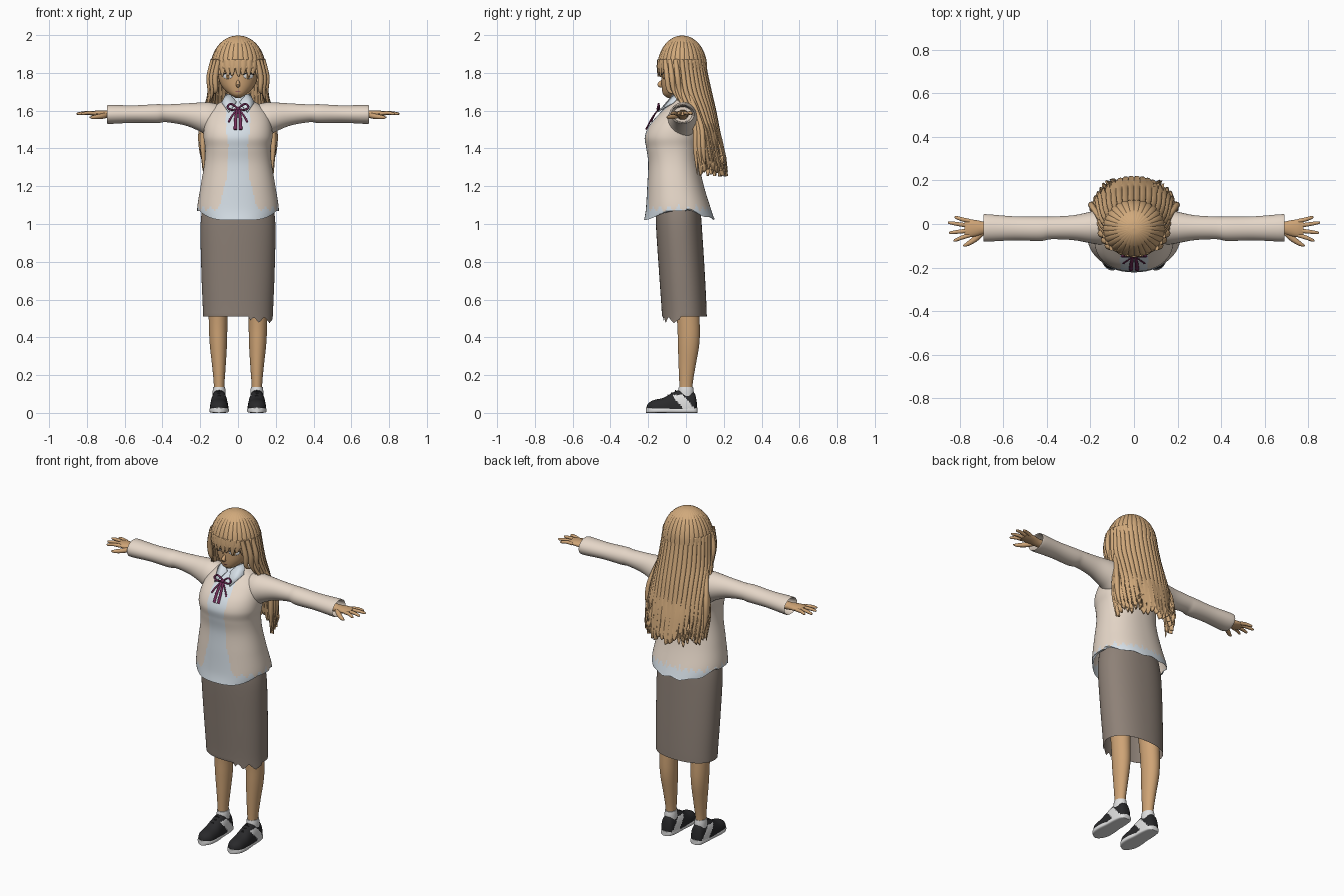
import bpy, bmesh, math
from math import sin, cos, pi
from mathutils import Vector

cube = bpy.data.objects.get("Cube")
if cube:
    bpy.data.objects.remove(cube, do_unlink=True)


def material(name, *rgb):
    m = bpy.data.materials.new(name)
    m.use_nodes = True
    m.diffuse_color = (*rgb, 1)
    m.node_tree.nodes["Principled BSDF"].inputs["Base Color"].default_value = (*rgb, 1)
    return m


HAIR = material("honey hair", .64, .40, .20)
SKIN = material("tan skin", .62, .37, .18)
CREAM = material("cream jacket", .79, .68, .58)
SHIRT = material("pale blue shirt", .68, .75, .81)
SKIRT = material("taupe skirt", .27, .22, .185)
BLACK = material("black leather", .022, .022, .024)
WHITE = material("white", .75, .75, .75)
RIBBON = material("plum ribbon", .17, .025, .10)
IRIS = material("amber iris", .32, .17, .06)
made = []


def finish(name, bm, *mats):
    bmesh.ops.remove_doubles(bm, verts=bm.verts, dist=1e-5)
    bmesh.ops.recalc_face_normals(bm, faces=bm.faces)
    me = bpy.data.meshes.new(name)
    bm.to_mesh(me)
    bm.free()
    for m in mats:
        me.materials.append(m)
    ob = bpy.data.objects.new(name, me)
    bpy.context.collection.objects.link(ob)
    made.append(ob)
    return ob


def smooth_rows(rows, sub):
    """Catmull-Rom interpolation between the given rows of numbers."""
    out = []
    for i in range(len(rows) - 1):
        quad = [Vector(rows[max(0, min(len(rows) - 1, i + k))]) for k in (-1, 0, 1, 2)]
        a, b, c, d = quad
        for j in range(sub):
            t = j / sub
            out.append(b + .5 * t * (c - a + t * (2 * a - 5 * b + 4 * c - d + t * (3 * (b - c) + d - a))))
    return out + [Vector(rows[-1])]


def skin_grid(bm, grid, closed):
    n = len(grid[0])
    for lo, hi in zip(grid, grid[1:]):
        for j in range(n if closed else n - 1):
            k = (j + 1) % n
            bm.faces.new((lo[j], lo[k], hi[k], hi[j]))


def loft(name, rows, mats, axis="z", n=32, sub=4, power=1.0, floor=None, rule=None, caps=True):
    """Elliptical sections (position, centre a, centre b, radius a, radius b) along an axis."""
    bm, grid = bmesh.new(), []
    for t, ca, cb, ra, rb in smooth_rows(rows, sub):
        ring = []
        for j in range(n):
            c, s = cos(2 * pi * j / n), sin(2 * pi * j / n)
            a = ca + ra * math.copysign(abs(c) ** power, c)
            b = cb + rb * math.copysign(abs(s) ** power, s)
            p = Vector({"z": (a, b, t), "x": (t, a, b), "y": (a, t, b)}[axis])
            if floor:
                p.z = max(p.z, floor(p))
            ring.append(bm.verts.new(p))
        grid.append(ring)
    skin_grid(bm, grid, True)
    if caps:
        bm.faces.new(grid[0])
        bm.faces.new(grid[-1])
    if rule:
        for f in bm.faces:
            f.material_index = rule(f.calc_center_median())
    return finish(name, bm, *mats)


def hair_sheet(name, rows, strands, teeth, thick, facing=0, n=180, ripple=.05):
    """Grooved sheet of strands; rows are (z, centre y, radius x, radius y, half angle)."""
    bm, grid = bmesh.new(), []
    rows = smooth_rows(rows, 6)
    for i, (z, cy, rx, ry, half) in enumerate(rows):
        tip = max(0, i / (len(rows) - 1) - .6) / .4
        ring = []
        for j in range(n + 1):
            u = j / n
            a = facing + math.radians(half) * (2 * u - 1)
            groove = abs(sin(pi * u * strands)) ** .5
            r = 1 - ripple + ripple * groove
            drop = teeth * tip * (1 - groove + .25 * sin(u * 37))
            ring.append(bm.verts.new((r * rx * sin(a), cy + r * ry * cos(a), z + drop)))
        grid.append(ring)
    skin_grid(bm, grid, False)
    ob = finish(name, bm, HAIR)
    if thick:
        mod = ob.modifiers.new("thickness", "SOLIDIFY")
        mod.thickness, mod.offset = thick, -1
    return ob


def tube(name, pts, radii, mat, squash=1.0):
    """Round strand following a smooth path with a radius at each point."""
    bm, grid = bmesh.new(), []
    rows = smooth_rows([(*p, r) for p, r in zip(pts, radii)], 5)
    for i, q in enumerate(rows):
        d = (rows[min(i + 1, len(rows) - 1)] - rows[max(i - 1, 0)]).to_3d().normalized()
        u = d.cross(Vector((0, 1, 0)) if abs(d.y) < .8 else Vector((0, 0, 1))).normalized()
        v = d.cross(u)
        grid.append([bm.verts.new(q.to_3d() + q[3] * (u * cos(k * pi / 5) + v * squash * sin(k * pi / 5)))
                     for k in range(10)])
    skin_grid(bm, grid, True)
    bm.faces.new(grid[0])
    bm.faces.new(grid[-1])
    return finish(name, bm, mat)


def ellipsoid(name, loc, scale, mat, turn=0):
    bm = bmesh.new()
    bmesh.ops.create_uvsphere(bm, u_segments=20, v_segments=12, radius=1)
    ob = finish(name, bm, mat)
    ob.location, ob.scale, ob.rotation_euler.z = loc, scale, turn
    return ob


def zigzag(x):
    return abs((x % 1) * 2 - 1)


# Jacket and shirt share one body; the shirt shows in the opening and below the hem
def opening(z):
    stops = [(1, .10), (1.10, .095), (1.25, .06), (1.42, .05), (1.5, .065), (1.7, .06)]
    for (z0, w0), (z1, w1) in zip(stops, stops[1:]):
        if z <= z1:
            return w0 + (w1 - w0) * (z - z0) / (z1 - z0)
    return .06


def torso_colour(p):
    a = math.atan2(p.x, -p.y)
    hem = 1.065 + .035 * zigzag(a * 4.3)
    return 1 if p.z < hem or (p.y < -.03 and abs(p.x) < opening(p.z)) else 0


def shirt_hem(p):
    return 1.02 + .05 * min(1, abs(p.x) / .205) ** 4 + (.012 * zigzag(p.x * 9) if p.y > 0 else 0)


loft("jacket_and_shirt", [
    (1.02, 0, -.035, .205, .187), (1.08, 0, -.04, .216, .172), (1.2, 0, -.055, .198, .15),
    (1.32, 0, -.065, .178, .135), (1.4, 0, -.07, .174, .14), (1.46, 0, -.07, .182, .148),
    (1.52, 0, -.055, .178, .14), (1.58, 0, -.03, .162, .115), (1.62, 0, -.015, .13, .09),
    (1.65, 0, -.01, .085, .065), (1.665, 0, -.01, .055, .052)],
    (CREAM, SHIRT), n=160, sub=8, power=.9, floor=shirt_hem, rule=torso_colour, caps=False)

# Skirt with a torn tooth at the front left of the hem
loft("skirt", [(.47, 0, -.008, .184, .118), (.55, 0, -.01, .186, .119), (.75, 0, -.022, .194, .121),
               (1.0, 0, -.038, .198, .121), (1.12, 0, -.042, .18, .115)], (SKIRT,), n=96, sub=6, power=.9,
     floor=lambda p: .51 - (.035 * zigzag(p.x * 18) if p.x > .06 and p.y < -.03 else 0), caps=False)

# Head, neck and face
loft("head", [(1.668, 0, -.085, .012, .012), (1.685, 0, -.075, .042, .045), (1.72, 0, -.045, .08, .083),
              (1.76, 0, -.03, .1, .1), (1.8, 0, -.025, .107, .105), (1.87, 0, -.02, .11, .105),
              (1.94, 0, -.02, .07, .07)], (SKIN,))
loft("neck", [(1.6, 0, -.005, .045, .045), (1.66, 0, -.01, .042, .042), (1.74, 0, -.015, .045, .045)], (SKIN,))
tube("nose", [(0, -.12, 1.765), (0, -.14, 1.738), (0, -.122, 1.728)], (.004, .012, .006), SKIN)
ellipsoid("mouth", (0, -.122, 1.703), (.016, .004, .002), RIBBON)
for s, side in ((1, "left"), (-1, "right")):
    turn = s * .5
    ellipsoid(side + "_eye_white", (s * .055, -.113, 1.783), (.03, .006, .015), WHITE, turn)
    ellipsoid(side + "_iris", (s * .053, -.117, 1.783), (.013, .005, .014), IRIS, turn)
    tube(side + "_lash", [(s * .025, -.128, 1.79), (s * .055, -.121, 1.8), (s * .085, -.098, 1.79)],
         (.002, .003, .002), BLACK)

# Hair: crown, fringe, long back curtain and loose front locks
crown = [(1.825 + .173 * sin(a), -.02, .146 * cos(a), .133 * cos(a), 180)
         for a in (pi / 2 * (1 - k / 7) for k in range(8))]
hair_sheet("hair_crown", crown, 30, 0, 0, n=240, ripple=.025)
hair_sheet("hair_fringe", [(1.87, -.02, .143, .133, 74), (1.83, -.02, .144, .135, 72),
                           (1.785, -.022, .136, .128, 68)], 11, .04, .008, pi)
hair_sheet("hair_back", [(1.87, -.02, .146, .125, 118), (1.8, -.012, .152, .128, 118), (1.7, .0, .162, .138, 116),
                         (1.6, .025, .178, .136, 106), (1.5, .05, .192, .13, 98), (1.4, .06, .198, .14, 95),
                         (1.27, .07, .188, .152, 92)], 22, .07, .022, n=264)
for s, side in ((1, "left"), (-1, "right")):
    for k, (x, y, low) in enumerate([(.108, -.1, 1.69), (.125, -.075, 1.65), (.14, -.045, 1.62)]):
        tube(f"{side}_front_lock_{k}", [(s * x * .95, y - .01, 1.87), (s * (x + .012), y, 1.78),
             (s * (x + .01), y + .01, 1.71), (s * (x + .02), y + .035, low)], (.012, .015, .012, .002), HAIR)
    for k in range(3):
        tube(f"{side}_loose_lock_{k}", [(s * .15, .02, 1.68), (s * (.182 + .005 * k), .05 + .015 * k, 1.52),
             (s * (.186 + .004 * k), .05 + .02 * k, 1.4), (s * .178, .06 + .02 * k, 1.26 + .02 * k)],
             (.012, .014, .013, .002), HAIR)

# Sleeves, hands, legs and shoes on both sides
for s, side in ((1, "left"), (-1, "right")):
    loft(side + "_sleeve", [(s * x, y, z, ry, rz) for x, y, z, ry, rz in (
        (.09, -.015, 1.55, .07, .08), (.15, -.015, 1.552, .08, .092), (.2, -.016, 1.566, .072, .077),
        (.28, -.017, 1.58, .057, .058), (.38, -.018, 1.586, .052, .047), (.43, -.022, 1.584, .056, .05),
        (.55, -.02, 1.582, .055, .046), (.68, -.018, 1.58, .063, .05), (.681, -.018, 1.58, .057, .044),
        (.62, -.018, 1.58, .05, .04))], (CREAM,), "x", sub=5)
    loft(side + "_palm", [(s * x, y, z, ry, rz) for x, y, z, ry, rz in (
        (.6, -.018, 1.578, .032, .028), (.68, -.018, 1.579, .028, .021), (.72, -.019, 1.583, .036, .018),
        (.755, -.02, 1.585, .041, .015), (.78, -.02, 1.585, .036, .01))], (SKIN,), "x", n=20)
    for k, (y, spread, tip) in enumerate([(.013, .03, .825), (-.008, .006, .855), (-.03, -.04, .85), (-.051, -.075, .83)]):
        tube(f"{side}_finger_{k}", [(s * .755, y, 1.585), (s * (tip + .755) / 2, (y + spread) / 2, 1.588),
             (s * (tip - .008), spread, 1.584), (s * tip, spread, 1.583)], (.0105, .0095, .007, .002), SKIN)
    tube(side + "_thumb", [(s * .69, -.03, 1.577), (s * .725, -.065, 1.57), (s * .765, -.092, 1.565),
                           (s * .785, -.1, 1.565)], (.014, .014, .01, .003), SKIN)
    loft(side + "_leg", [(z, s * x, y, rx, ry) for z, x, y, rx, ry in (
        (.08, .1, 0, .027, .033), (.15, .1, 0, .028, .035), (.25, .101, .006, .036, .045),
        (.37, .104, .014, .046, .057), (.5, .105, .012, .05, .06), (.8, .1, -.01, .06, .07))], (SKIN,))
    loft(side + "_sock", [(.08, s * .1, 0, .034, .042), (.115, s * .1, 0, .034, .041), (.138, s * .1, 0, .031, .038)],
         (WHITE,), n=24)
    loft(side + "_shoe", [(y, s * .1, .022, rx, rz) for y, rx, rz in (
        (.058, .015, .03), (.045, .035, .083), (.01, .042, .096), (-.03, .045, .1), (-.07, .047, .085),
        (-.12, .049, .058), (-.17, .045, .046), (-.198, .027, .03), (-.208, .008, .012))], (BLACK, WHITE), "y",
         n=64, sub=8, power=.85, floor=lambda p: .02,
         rule=lambda p: int(abs(p.y + .05 - .85 * (.1 - p.z)) < .03 and .02 < p.z < .095))
    loft(side + "_sole", [(y, s * .1, .014, rx, .014) for y, rx in (
        (.062, .015), (.05, .035), (.0, .044), (-.06, .046), (-.12, .052), (-.17, .048), (-.2, .03), (-.213, .008))],
         (WHITE,), "y", power=.45)
    for k in range(3):
        y, z = -.055 - .02 * k, .117 - .012 * k
        tube(f"{side}_lace_{k}", [(s * .1 - .025, y, z - .02), (s * .1, y, z), (s * .1 + .025, y, z - .02)],
             (.003, .004, .003), BLACK)

    # Collar flap and half of the ribbon bow
    bm = bmesh.new()
    flap = [(.008, -.088, 1.645), (.038, -.068, 1.68), (.062, -.02, 1.688), (.085, -.065, 1.64),
            (.05, -.15, 1.59), (.03, -.125, 1.612)]
    bm.faces.new([bm.verts.new((s * x, y, z)) for x, y, z in flap])
    ob = finish(side + "_collar", bm, SHIRT)
    ob.modifiers.new("thickness", "SOLIDIFY").thickness = .006
    tube(side + "_bow_loop", [(0, -.142, 1.61), (s * .035, -.145, 1.636), (s * .056, -.148, 1.62),
                              (s * .035, -.15, 1.604), (0, -.145, 1.61)], (.005,) * 5, RIBBON)
    tube(side + "_bow_tail", [(s * .003, -.145, 1.61), (s * .012, -.18, 1.56), (s * .014, -.212, 1.5)],
         (.006, .008, .009), RIBBON, .5)
    tube(side + "_bow_end", [(0, -.145, 1.61), (s * .03, -.168, 1.575), (s * .05, -.182, 1.54)],
         (.005, .005, .005), RIBBON, .6)
ellipsoid("bow_knot", (0, -.146, 1.61), (.011, .01, .011), RIBBON)
loft("collar_band", [(1.63, 0, -.01, .06, .058), (1.66, 0, -.006, .06, .056), (1.685, 0, -.002, .057, .052)],
     (SHIRT,), caps=False)

# Smooth shading with sharp creases kept
bpy.ops.object.select_all(action="DESELECT")
for ob in made:
    ob.select_set(True)
bpy.context.view_layer.objects.active = made[0]
bpy.ops.object.shade_smooth_by_angle(angle=math.radians(40))
